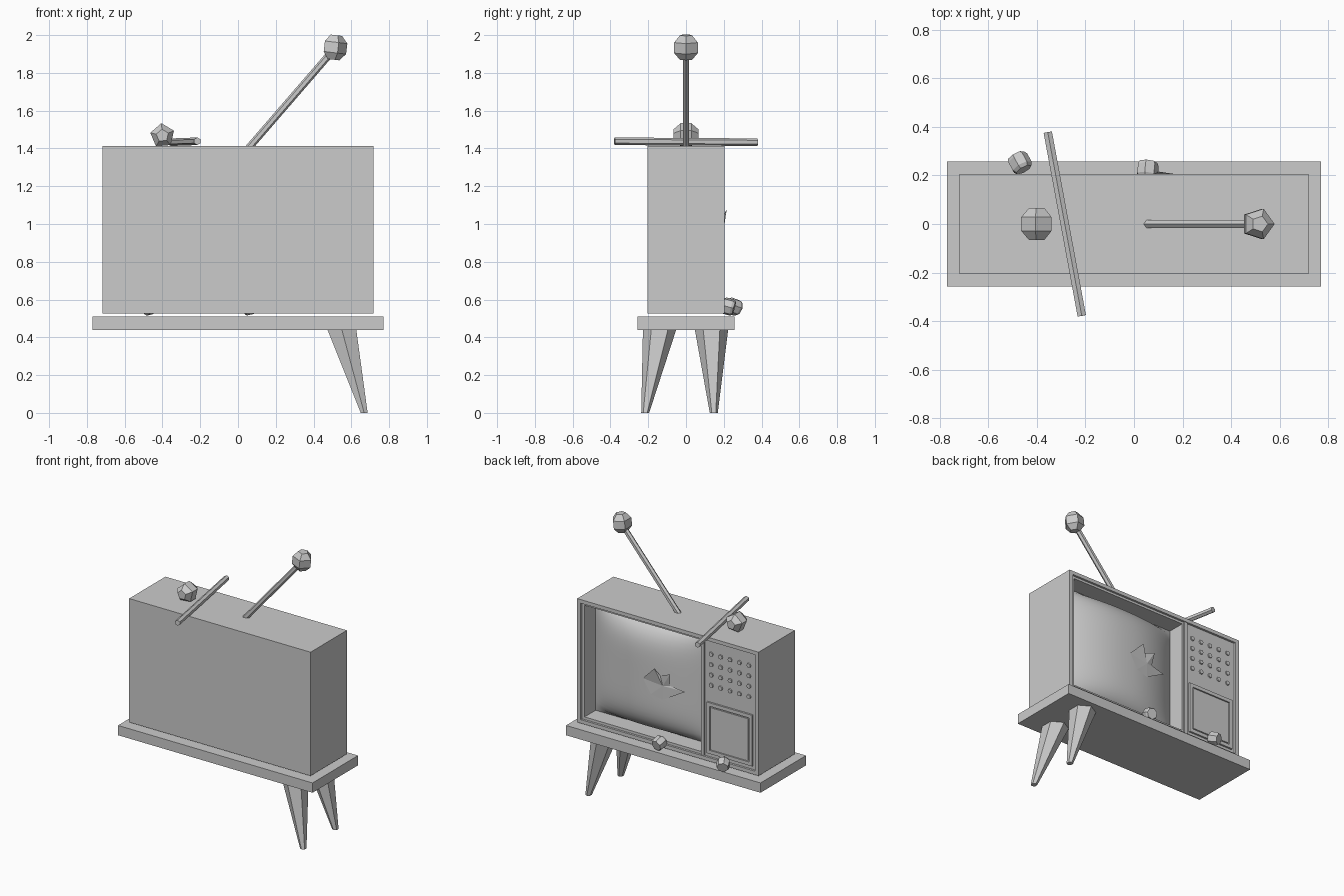
import bpy, bmesh, math
from mathutils import Vector, Matrix

if "Cube" in bpy.data.objects:
    bpy.data.objects.remove(bpy.data.objects["Cube"])


def finish(name, bm):
    bmesh.ops.recalc_face_normals(bm, faces=bm.faces)
    me = bpy.data.meshes.new(name)
    bm.to_mesh(me)
    bm.free()
    ob = bpy.data.objects.new(name, me)
    bpy.context.scene.collection.objects.link(ob)
    return ob


def box(name, lo, hi):
    lo, hi = Vector(lo), Vector(hi)
    bm = bmesh.new()
    m = Matrix.Translation((lo + hi) / 2) @ Matrix.Diagonal((*(hi - lo), 1))
    bmesh.ops.create_cube(bm, size=1, matrix=m)
    return finish(name, bm)


def rod(name, p, q, r1, r2, n=6):
    p, q = Vector(p), Vector(q)
    d = q - p
    bm = bmesh.new()
    m = Matrix.Translation((p + q) / 2) @ d.to_track_quat('Z', 'Y').to_matrix().to_4x4()
    bmesh.ops.create_cone(bm, cap_ends=True, segments=n, radius1=r1, radius2=r2,
                          depth=d.length, matrix=m)
    return finish(name, bm)


def lathe(name, profile, n, matrix):
    bm = bmesh.new()
    rings = [[bm.verts.new((r * math.cos(2 * math.pi * i / n), r * math.sin(2 * math.pi * i / n), z))
              for i in range(n)] for r, z in profile]
    for a, b in zip(rings, rings[1:]):
        for i in range(n):
            bm.faces.new((a[i], a[(i + 1) % n], b[(i + 1) % n], b[i]))
    bm.faces.new(rings[0])
    bm.faces.new(rings[-1])
    bm.transform(matrix)
    return finish(name, bm)


def cut(ob, lo, hi):
    c = box("cutter", lo, hi)
    c.hide_render = True
    mod = ob.modifiers.new("cut", 'BOOLEAN')
    mod.operation = 'DIFFERENCE'
    mod.solver = 'EXACT'
    mod.object = c
    bpy.context.view_layer.objects.active = ob
    bpy.ops.object.modifier_apply(modifier=mod.name)
    bpy.data.objects.remove(c)


# cabinet with stepped rim and tube cavity; the screen faces +y
cabinet = box("cabinet", (-.718, -.205, .527), (.718, .205, 1.412))
cut(cabinet, (-.69, .19, .553), (.69, .3, 1.386))
cut(cabinet, (-.25, .06, .572), (.67, .3, 1.37))

# divider between screen and control panel
box("panel_divider", (-.283, .18, .555), (-.26, .203, 1.385))

# lower control panel hatch: raised border and recessed plate
hatch = box("panel_hatch", (-.665, .18, .58), (-.305, .203, .945))
cut(hatch, (-.64, .193, .605), (-.33, .3, .92))
box("hatch_plate", (-.63, .185, .615), (-.34, .199, .91))

# grid of small speaker studs
for i in range(5):
    for j in range(4):
        x, z = -.334 - .0745 * i, 1.29 - .0745 * j
        rod("speaker_stud", (x, .185, z), (x, .198, z), .017, .015, 8)

# bulging picture tube
CX, CZ, HX, HZ = .21, .971, .46, .399


def bulge(x, z):
    u, v = abs((x - CX) / HX), abs((z - CZ) / HZ)
    return .065 + .13 * max(0, 1 - u ** 2.2) ** .9 * max(0, 1 - v ** 5) ** .7


bm = bmesh.new()
bmesh.ops.create_grid(bm, x_segments=24, y_segments=24, size=1)
for v in bm.verts:
    x, z = CX + HX * v.co.x, CZ + HZ * v.co.y
    v.co = (x, bulge(x, z), z)
screen = finish("screen", bm)
for p in screen.data.polygons:
    p.use_smooth = True

# jagged broken patch on the glass
outline = [(.20, .98), (.10, 1.08), (.07, 1.03), (-.01, 1.06), (.00, .97),
           (-.11, .95), (.05, .86), (.14, .88)]
bm = bmesh.new()
hub = bm.verts.new((.05, bulge(.05, .96) + .008, .96))
ring = [bm.verts.new((x, bulge(x, z) + (.026 if i in (1, 3, 5) else .006), z))
        for i, (x, z) in enumerate(outline)]
for i in range(len(ring)):
    bm.faces.new((hub, ring[i], ring[(i + 1) % len(ring)]))
finish("broken_glass", bm)

# table top
box("table_top", (-.77, -.257, .44), (.77, .257, .51))

# two surviving tapered legs, splayed to the right
for name, top, tip in (("front_leg", (.55, -.14), (.668, -.216)),
                       ("back_leg", (.55, .135), (.668, .147))):
    bm = bmesh.new()
    bmesh.ops.create_cone(bm, cap_ends=True, segments=6, radius1=.021, radius2=.088, depth=.44)
    for v in bm.verts:
        c = top if v.co.z > 0 else tip
        v.co = (v.co.x + c[0], v.co.y + c[1], v.co.z + .22)
    finish(name, bm)

# standing aerial and snapped-off aerial
rod("standing_aerial", (.05, 0, 1.395), (.5, 0, 1.915), .019, .019)
rod("fallen_aerial", (-.355, .378, 1.433), (-.215, -.378, 1.438), .02, .02)

# low-poly aerial tips
ball = [(.034, -.065), (.066, -.028), (.066, .028), (.034, .065)]
lathe("aerial_tip", ball, 5, Matrix.Translation((.51, 0, 1.935)) @ Matrix.Rotation(.12, 4, 'Y'))
lathe("fallen_aerial_tip", ball, 5, Matrix.Translation((-.40, 0, 1.468))
      @ Matrix.Rotation(math.pi / 2, 4, 'X') @ Matrix.Rotation(.4, 4, 'Z'))

# loose knobs lying on the table
knob = [(.038, -.034), (.045, -.02), (.045, .02), (.036, .034)]
for x, y, a, b in ((-.47, .252, 1.25, .5), (.055, .222, 1.3, -.1)):
    lathe("loose_knob", knob, 7, Matrix.Translation((x, y, .563))
          @ Matrix.Rotation(b, 4, 'Z') @ Matrix.Rotation(a, 4, 'X'))
